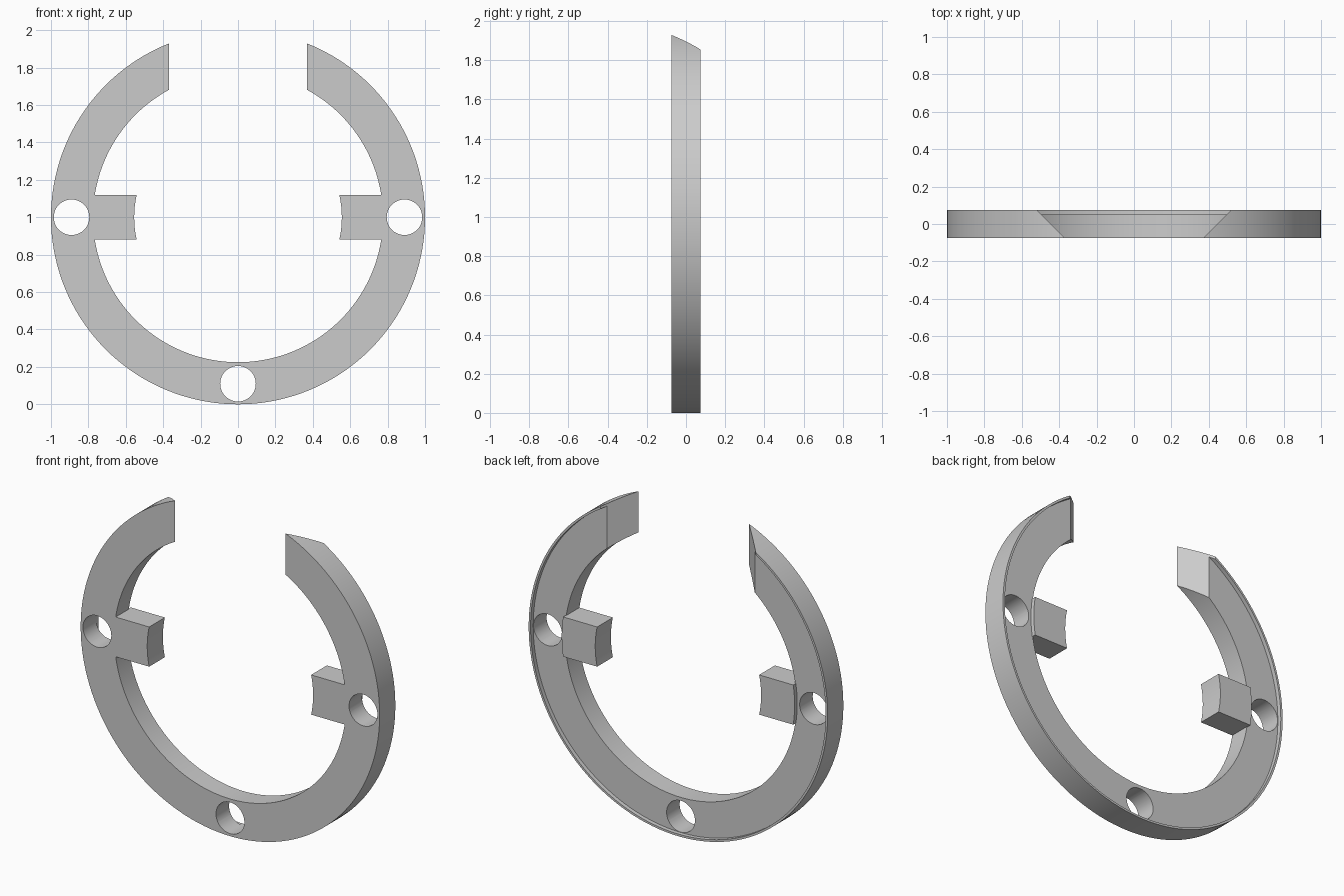
import bpy, bmesh, math

cube = bpy.data.objects.get("Cube")
if cube:
    bpy.data.objects.remove(cube, do_unlink=True)

CENTRE = 1.0                   # height of the ring axis
OUTER, INNER = 1.0, 0.775
FRONT, FLOOR, BACK = -0.075, 0.05, 0.075
LIP = 0.987                    # inner radius of the raised back lip
HOLE_AT, HOLE_R = 0.89, 0.095

grey = bpy.data.materials.new("light grey")
grey.use_nodes = True
colour = (0.6, 0.6, 0.6, 1)
grey.diffuse_color = colour
grey.node_tree.nodes["Principled BSDF"].inputs["Base Color"].default_value = colour


def finish(name, bm):
    bmesh.ops.recalc_face_normals(bm, faces=bm.faces)
    mesh = bpy.data.meshes.new(name)
    bm.to_mesh(mesh)
    bm.free()
    mesh.materials.append(grey)
    obj = bpy.data.objects.new(name, mesh)
    bpy.context.collection.objects.link(obj)
    return obj


def lathe(name, section, steps=144):
    """Revolve a closed (radius, y) section about the ring axis."""
    bm = bmesh.new()
    rings = []
    for i in range(steps):
        a = math.tau * i / steps
        rings.append([bm.verts.new((r * math.cos(a), y, CENTRE + r * math.sin(a)))
                      for r, y in section])
    n = len(section)
    for i in range(steps):
        p, q = rings[i], rings[(i + 1) % steps]
        for j in range(n):
            k = (j + 1) % n
            bm.faces.new((p[j], p[k], q[k], q[j]))
    return finish(name, bm)


def prism(name, outline, offset):
    """Extrude a closed outline of 3D points along an offset."""
    bm = bmesh.new()
    face = bm.faces.new([bm.verts.new(p) for p in outline])
    new = bmesh.ops.extrude_face_region(bm, geom=[face])["geom"]
    bmesh.ops.translate(bm, vec=offset,
                        verts=[v for v in new if isinstance(v, bmesh.types.BMVert)])
    return finish(name, bm)


def combine(target, tool, operation):
    mod = target.modifiers.new(tool.name, 'BOOLEAN')
    mod.operation = operation
    mod.solver = 'EXACT'
    mod.object = tool
    bpy.context.view_layer.objects.active = target
    bpy.ops.object.modifier_apply(modifier=mod.name)
    bpy.data.objects.remove(tool, do_unlink=True)


# Ring with a thin raised lip round the back edge
ring = lathe("open_ring", [(INNER, FRONT), (OUTER, FRONT), (OUTER, BACK),
                           (LIP, BACK), (LIP, FLOOR), (INNER, FLOOR)])

# Inward tabs with curved ends
HALF = 0.12


def arc(radius, side, steps=8):
    pts = []
    for i in range(steps + 1):
        z = HALF * (2 * i / steps - 1)
        pts.append((side * math.sqrt(radius ** 2 - z ** 2), FRONT, CENTRE + z))
    return pts


for side, label in ((1, "left"), (-1, "right")):
    outline = arc(0.555, side) + arc(INNER + 0.004, side)[::-1]
    tab = prism(label + "_tab", outline, (0, BACK - FRONT, 0))
    combine(ring, tab, 'UNION')

# Gap at the top, its ends slanted at 45 degrees
near, far = 0.35, 0.54         # half widths just beyond the front and back
y0, y1 = FRONT - 0.02, BACK + 0.02
gap = prism("gap_cutter", [(-near, y0, 1.4), (near, y0, 1.4),
                           (far, y1, 1.4), (-far, y1, 1.4)], (0, 0, 1))
combine(ring, gap, 'DIFFERENCE')

# Round through holes at the sides and bottom
for x, z in ((HOLE_AT, CENTRE), (-HOLE_AT, CENTRE), (0, CENTRE - HOLE_AT)):
    circle = [(x + HOLE_R * math.cos(math.tau * i / 48), -0.2,
               z + HOLE_R * math.sin(math.tau * i / 48)) for i in range(48)]
    combine(ring, prism("hole_cutter", circle, (0, 0.4, 0)), 'DIFFERENCE')

bpy.ops.object.select_all(action='DESELECT')
ring.select_set(True)
bpy.context.view_layer.objects.active = ring
bpy.ops.object.shade_smooth_by_angle(angle=math.radians(30))
